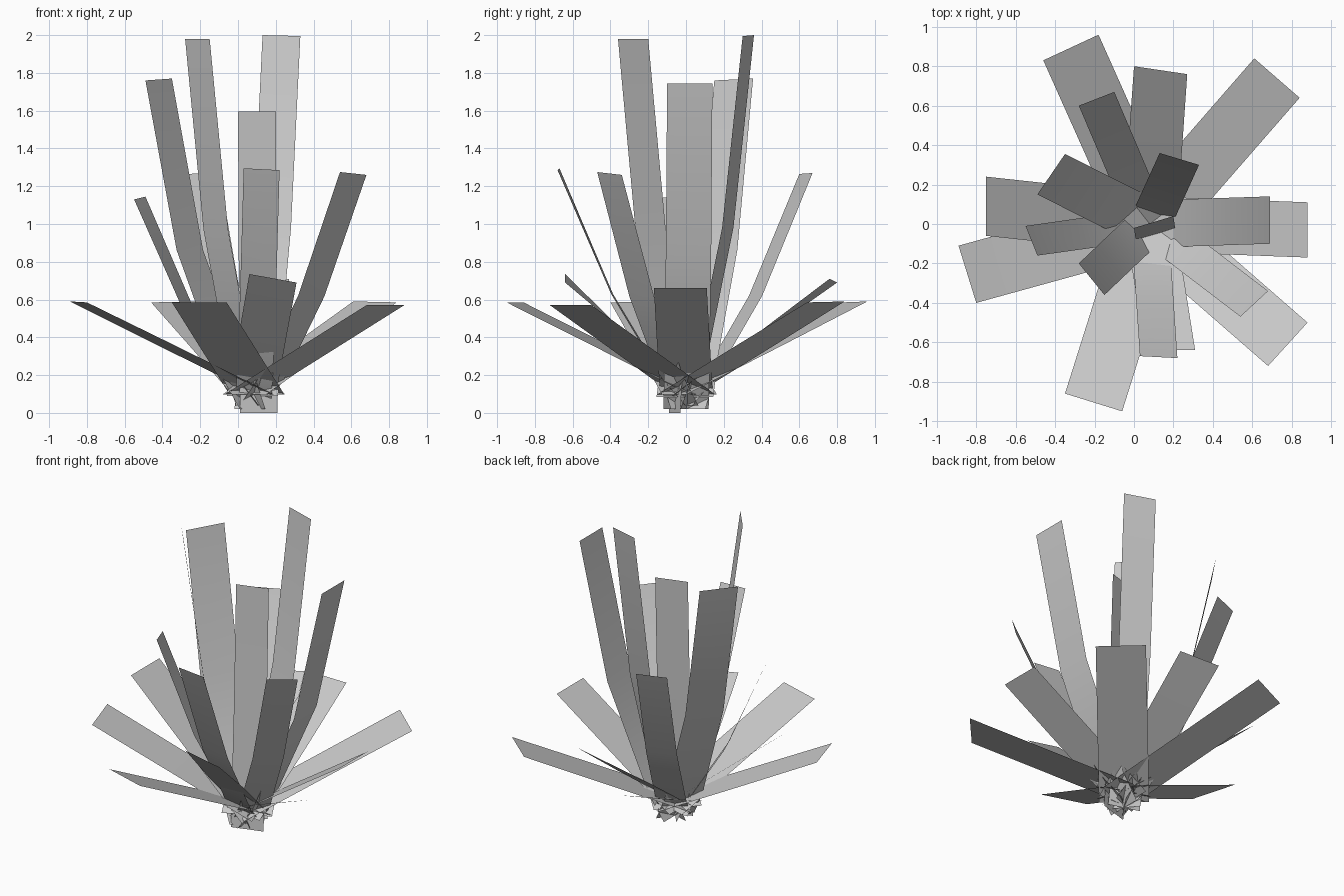
import bpy
from mathutils import Vector


def leaf(name, a, b, path, root=(0.08, 0.0)):
    """Flat strip leaf: path gives (reach fraction or distance, height) stations, tip corners a and b."""
    a, b = Vector(a), Vector(b)
    root = Vector((root[0], root[1], 0))
    mid, w = (a + b) / 2, (b - a) / 2
    flat = Vector((w.x, w.y, 0)).normalized() * w.length
    out = Vector((mid.x, mid.y, 0)) - root
    verts = []
    for f, h in path:
        p = root + out * f + Vector((0, 0, h))
        verts += [p - flat, p + flat]
    verts += [a, b]
    n = len(path)
    faces = [(2 * i, 2 * i + 1, 2 * i + 3, 2 * i + 2) for i in range(n)]
    me = bpy.data.meshes.new(name)
    me.from_pydata(verts, [], faces)
    me.polygons.foreach_set("use_smooth", [True] * n)
    bpy.context.collection.objects.link(bpy.data.objects.new(name, me))


# Low spreading outer leaves: almost straight, crossing the plant centre
outer = [
    ((-0.46, 0.83, 0.585), (-0.18, 0.96, 0.59)),
    ((0.61, 0.84, 0.59), (0.84, 0.64, 0.585)),
    ((0.88, 0.11, 0.66), (0.88, -0.17, 0.66)),
    ((0.88, -0.50, 0.57), (0.68, -0.72, 0.57)),
    ((-0.06, -0.95, 0.585), (-0.35, -0.86, 0.585)),
    ((-0.80, -0.40, 0.585), (-0.89, -0.11, 0.59)),
    ((-0.75, -0.06, 0.80), (-0.75, 0.24, 0.80)),
    ((0.00, 0.80, 0.69), (0.27, 0.76, 0.71)),
    ((0.31, -0.64, 0.69), (0.06, -0.64, 0.735)),
]
for i, (a, b) in enumerate(outer):
    rise = (a[2] + b[2]) / 2 - 0.13
    leaf(f"outer_leaf_{i + 1}", a, b,
         [(-0.07, 0.13 - 0.07 * rise), (0.5, 0.13 + 0.5 * rise)])

# Medium leaves, arching upward
middle = [
    ((0.22, -0.68, 1.285), (0.03, -0.67, 1.295)),
    ((0.68, -0.34, 1.26), (0.54, -0.47, 1.275)),
    ((-0.49, -0.16, 1.145), (-0.55, -0.01, 1.13)),
    ((-0.28, 0.60, 1.265), (-0.10, 0.67, 1.27)),
]
for i, (a, b) in enumerate(middle):
    leaf(f"middle_leaf_{i + 1}", a, b,
         [(0.0, 0.04), (0.18, 0.18), (0.58, a[2] * 0.49)])

# Tall upright inner leaves
inner = [
    ((0.69, 0.14, 1.745), (0.69, -0.10, 1.745)),
    ((-0.49, 0.15, 1.76), (-0.35, 0.355, 1.77)),
    ((0.13, 0.36, 2.00), (0.33, 0.30, 1.995)),
    ((-0.15, -0.36, 1.98), (-0.28, -0.20, 1.98)),
]
for i, (a, b) in enumerate(inner):
    leaf(f"inner_leaf_{i + 1}", a, b,
         [(0.0, 0.02), (0.18, 0.18), (0.67, a[2] * 0.49)])

# Nearly vertical leaf in the middle
leaf("centre_leaf", (0.00, -0.02, 1.595), (0.20, 0.04, 1.595),
     [(0.0, 0.0), (0.6, 0.8)], root=(0.11, -0.06))
